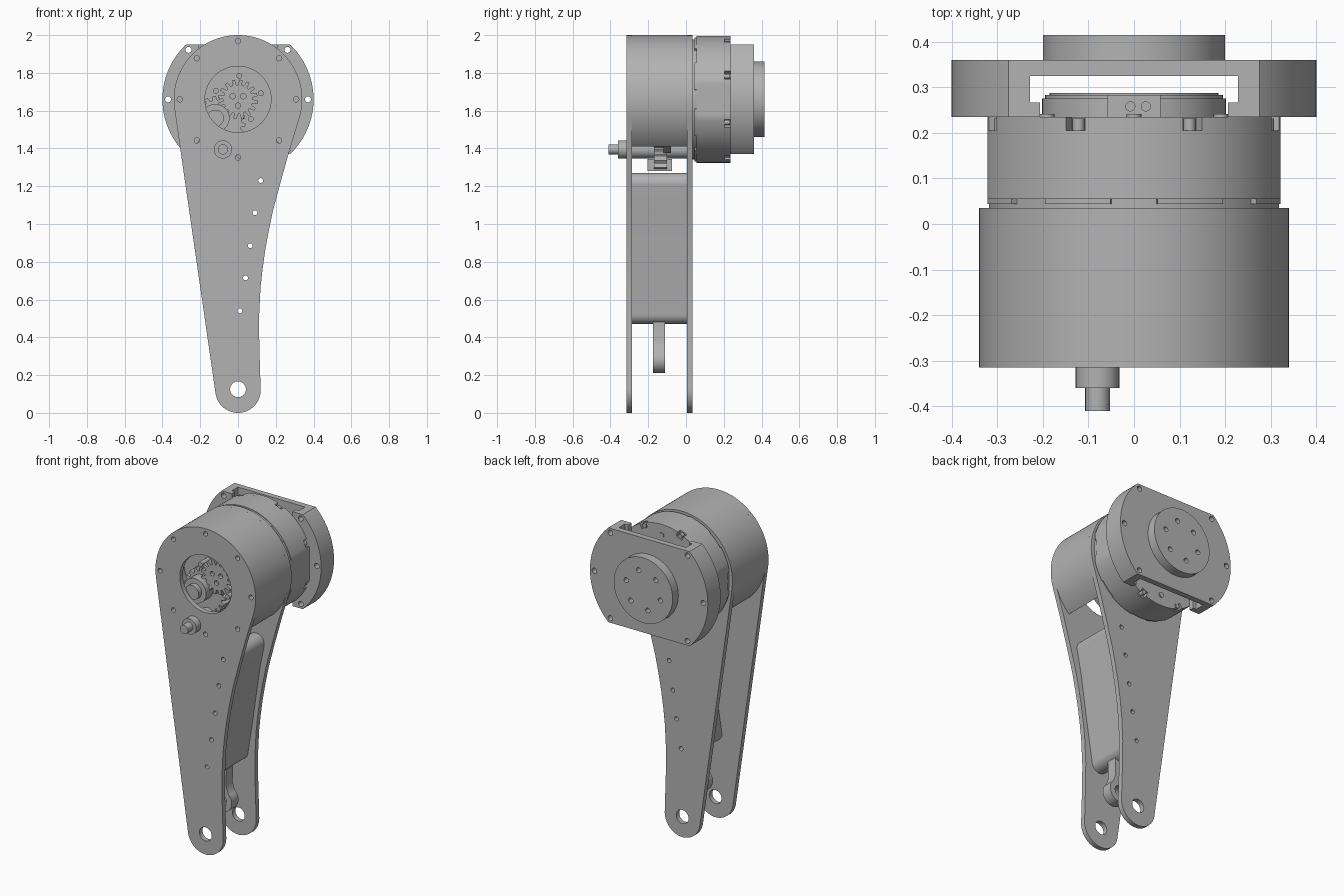
import bpy, bmesh
from math import sin, cos, pi, radians, asin

cube = bpy.data.objects.get("Cube")
if cube:
    bpy.data.objects.remove(cube, do_unlink=True)

grey = bpy.data.materials.new("plain_grey")
grey.use_nodes = True
colour = (0.45, 0.45, 0.45, 1)
grey.diffuse_color = colour
grey.node_tree.nodes["Principled BSDF"].inputs["Base Color"].default_value = colour

HUB = 1.66      # height of the main axis
R = 0.34        # radius of the upper housing


def arc(x, z, r, a=0, b=360, n=64):
    """Points on an arc; a full circle omits its repeated end point."""
    full = abs(b - a) == 360
    steps = n if full else n + 1
    return [(x + r * cos(radians(a + (b - a) * i / n)),
             z + r * sin(radians(a + (b - a) * i / n))) for i in range(steps)]


def ring(count, r, start=0, x=0, z=HUB):
    return [(x + r * cos(radians(start) + 2 * pi * i / count),
             z + r * sin(radians(start) + 2 * pi * i / count)) for i in range(count)]


def drill(centres, r):
    return [arc(x, z, r, n=20) for x, z in centres]


def gear(x, z, r, teeth, depth):
    pts = []
    for i in range(teeth):
        for step, rad in ((0, r - depth), (0.3, r - depth), (0.42, r), (0.82, r)):
            a = 2 * pi * (i + step) / teeth
            pts.append((x + rad * cos(a), z + rad * sin(a)))
    return pts


def slab(name, outline, y0, y1, holes=()):
    """Front-view outline with holes, extruded from y0 to y1."""
    cu = bpy.data.curves.new(name, "CURVE")
    cu.dimensions, cu.fill_mode = "2D", "BOTH"
    cu.extrude = (y1 - y0) / 2
    for loop in [outline, *holes]:
        sp = cu.splines.new("POLY")
        sp.points.add(len(loop) - 1)
        for p, (x, z) in zip(sp.points, loop):
            p.co = (x, z, 0, 1)
        sp.use_cyclic_u = True
    tmp = bpy.data.objects.new(name, cu)
    bpy.context.collection.objects.link(tmp)
    dg = bpy.context.evaluated_depsgraph_get()
    mesh = bpy.data.meshes.new_from_object(tmp.evaluated_get(dg))
    bpy.data.objects.remove(tmp, do_unlink=True)
    bm = bmesh.new()
    bm.from_mesh(mesh)
    bmesh.ops.remove_doubles(bm, verts=bm.verts, dist=1e-5)
    for v in bm.verts:
        x, z, d = v.co
        v.co = (x, (y0 + y1) / 2 - d, z)
    bmesh.ops.recalc_face_normals(bm, faces=bm.faces)
    bm.to_mesh(mesh)
    bm.free()
    mesh.materials.clear()
    mesh.materials.append(grey)
    ob = bpy.data.objects.new(name, mesh)
    bpy.context.collection.objects.link(ob)
    bpy.ops.object.select_all(action="DESELECT")
    ob.select_set(True)
    bpy.context.view_layer.objects.active = ob
    bpy.ops.object.shade_smooth_by_angle(angle=radians(30))
    return ob


def disc(name, x, z, r, y0, y1, holes=(), n=64):
    return slab(name, arc(x, z, r, n=n), y0, y1, holes)


def rect(x0, x1, z0, z1):
    return [(x0, z0), (x1, z0), (x1, z1), (x0, z1)]


# Leg plates: round top, straight edge on one side, concave edge on the other
concave = [(0.113, 0.35), (0.111, 0.5), (0.119, 0.66), (0.130, 0.76), (0.144, 0.86),
           (0.162, 0.96), (0.185, 1.07), (0.225, 1.22), (0.270, 1.38)]
leg = arc(0, 0.12, 0.12, 188, 362, 32) + concave + arc(0, HUB, R, -18, 188, 80)
seam_holes = [(0.12, 1.23), (0.09, 1.06), (0.065, 0.885), (0.04, 0.715), (0.01, 0.54)]
common = drill(seam_holes, 0.013) + drill([(0, 0.125)], 0.042)
screws = drill(ring(8, 0.308), 0.014)
shaft = (-0.08, 1.395)
slab("front_leg_plate", leg, -0.315, -0.285,
     common + screws + [arc(0, HUB, 0.175), arc(*shaft, 0.046, n=32)])
slab("back_leg_plate", leg, 0.005, 0.035, common)

# Open-bottomed housing shell between the plates
slab("housing_shell", arc(0, HUB, R, -47, 227, 90) + arc(0, HUB, 0.285, 227, -47, 90),
     -0.285, 0.005)

# Spacer strip following the row of holes, with rounded ends
w = 0.055
spacer = (arc(0.12, 1.215, w, -10, 165, 16)
          + [(x - w, z) for x, z in seam_holes[1:4]]
          + arc(0.01, 0.525, w, 180, 360, 16)
          + [(x + w, z) for x, z in reversed(seam_holes[1:4])])
slab("spacer_strip", spacer, -0.285, 0.005, drill(seam_holes, 0.013))

# Link end hanging below the spacer
link = (arc(0.01, 0.28, 0.07, 130, 410, 32)
        + [(0.04, 0.38), (0.045, 0.5), (-0.02, 0.5), (-0.022, 0.38)])
slab("link_end", link, -0.175, -0.11, drill([(0.01, 0.28)], 0.035))

# Drive shaft, collar and its gear
disc("drive_shaft", *shaft, 0.048, -0.36, 0.005, n=32)
disc("drive_shaft_tip", *shaft, 0.027, -0.41, -0.36, n=32)
slab("drive_gear", gear(*shaft, 0.115, 14, 0.035), -0.17, -0.10)
slab("gear_guard", rect(-0.13, -0.03, 1.28, 1.345), -0.205, -0.075)

# Gear train behind the round window
disc("gear_carrier", 0, HUB, 0.285, -0.12, -0.08)
slab("sun_gear", gear(0, HUB, 0.105, 16, 0.028), -0.21, -0.12,
     drill(ring(3, 0.033, 30), 0.014))
disc("sun_hub", 0, HUB, 0.05, -0.19, -0.12, n=32)
for x, z in ring(5, 0.125, 15):
    disc("carrier_pin", x, z, 0.015, -0.20, -0.12, n=16)
slab("idler_gear", gear(-0.1, 1.54, 0.14, 20, 0.022), -0.18, -0.12)
disc("idler_hub", -0.12, 1.56, 0.075, -0.245, -0.18, n=40)
disc("idler_tip", -0.12, 1.56, 0.045, -0.275, -0.245, n=32)


# Motor body: cylinder with flattened sides
def flat_sided(r):
    return [(max(-0.322, min(0.322, x)), z) for x, z in arc(0, HUB, r, n=128)]


def notched(r, depth, half, count, start):
    """Circle with evenly spaced square notches in its rim."""
    pts = []
    for i in range(count):
        mid = start + 360 * i / count
        pts += arc(0, HUB, r - depth, mid - half, mid + half, 4)
        pts += arc(0, HUB, r, mid + half, mid + 360 / count - half, 12)
    return [(max(-0.322, min(0.322, x)), z) for x, z in pts]


disc("motor_neck", 0, HUB, 0.318, 0.035, 0.055)
slab("motor_neck_tabs", notched(0.332, 0.014, 9, 8, 0), 0.044, 0.055)
slab("motor_body", flat_sided(0.336), 0.055, 0.205)
slab("motor_rear_rim", notched(0.336, 0.03, 3.8, 8, 22.5), 0.205, 0.235)
for x, z in ring(8, 0.318, 22.5):
    disc("rim_bolt", x, z, 0.013, 0.203, 0.232, n=16)
for x, z in ring(8, 0.27):
    disc("rear_screw", x, z, 0.016, 0.235, 0.241, n=16)

# Motor rear cap with a stepped rim, and the cable socket
disc("rear_cap", 0, HUB, 0.202, 0.235, 0.275)
disc("rear_cap_step", 0, HUB, 0.195, 0.275, 0.283)
disc("rear_cap_top", 0, HUB, 0.185, 0.283, 0.288)
slab("cable_socket", rect(-0.058, 0.058, 1.78, 1.875), 0.235, 0.283)
for x in (-0.008, 0.026):
    bpy.ops.mesh.primitive_cylinder_add(vertices=20, radius=0.011, depth=0.012,
                                        location=(x, 0.258, 1.876))
    pin = bpy.context.object
    pin.name = "socket_pin"
    pin.data.materials.append(grey)

# Output bracket: round plate with flat top and bottom, and two side legs
CUT = 0.29
edge = asin(CUT / 0.4) * 180 / pi
bolts = [(s * x, HUB + z) for s in (-1, 1) for x, z in ((0.262, 0.262), (0.37, 0), (0.262, -0.262))]
slab("bracket_plate", arc(0, HUB, 0.4, -edge, edge) + arc(0, HUB, 0.4, 180 - edge, 180 + edge),
     0.325, 0.36, drill(bolts, 0.016))
for s, side in ((1, "left"), (-1, "right")):
    rim = [(s * x, z) for x, z in arc(0, HUB, 0.4, -edge, edge)]
    own = drill([p for p in bolts if p[0] * s > 0], 0.016)
    for part, inner, y0, y1 in (("leg", 0.228, 0.267, 0.325), ("foot", 0.206, 0.235, 0.267)):
        slab(f"{side}_bracket_{part}",
             rim + [(s * inner, HUB + CUT), (s * inner, HUB - CUT)], y0, y1, own)

# Output flange with six bolt holes
disc("output_flange", 0, HUB, 0.2, 0.36, 0.415, drill(ring(6, 0.12, 15), 0.015))
